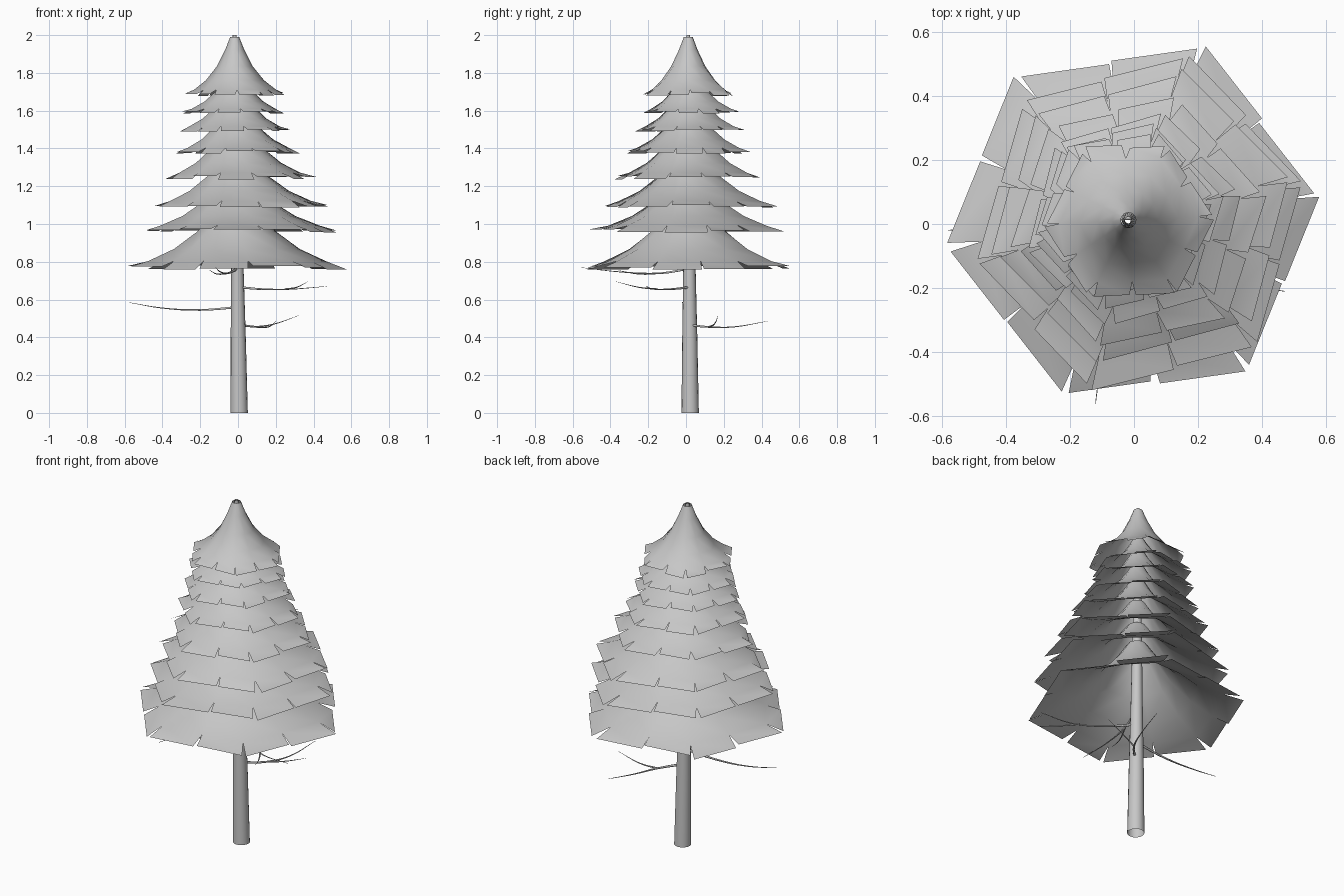
import bpy, bmesh, math, random
from mathutils import Vector

random.seed(4)
if "Cube" in bpy.data.objects:
    bpy.data.objects.remove(bpy.data.objects["Cube"])

grey = bpy.data.materials.new("plain grey")
grey.use_nodes = True
shade = (0.57, 0.57, 0.57, 1)
grey.diffuse_color = shade
grey.node_tree.nodes["Principled BSDF"].inputs["Base Color"].default_value = shade

TRUNK_BASE = Vector((0.006, 0.022, 0))
TRUNK_TIP = Vector((-0.018, 0.012, 2))


def trunk_centre(z):
    return TRUNK_BASE.lerp(TRUNK_TIP, z / 2)


def mesh_object(name, bm, angle):
    mesh = bpy.data.meshes.new(name)
    bm.to_mesh(mesh)
    bm.free()
    mesh.materials.append(grey)
    obj = bpy.data.objects.new(name, mesh)
    bpy.context.collection.objects.link(obj)
    bpy.ops.object.select_all(action='DESELECT')
    obj.select_set(True)
    bpy.context.view_layer.objects.active = obj
    bpy.ops.object.shade_smooth_by_angle(angle=math.radians(angle))
    return obj


# Trunk: an open, tapering tube
def build_trunk():
    bm = bmesh.new()
    sides = 16
    rings = []
    for z, r in ((0, 0.046), (0.4, 0.04), (0.8, 0.032), (1.4, 0.022), (2, 0.01)):
        c = trunk_centre(z)
        rings.append([bm.verts.new((c.x + r * math.cos(math.tau * i / sides),
                                    c.y + r * math.sin(math.tau * i / sides), z))
                      for i in range(sides)])
    for low, high in zip(rings, rings[1:]):
        for i in range(sides):
            j = (i + 1) % sides
            bm.faces.new((low[i], low[j], high[j], high[i]))
    mesh_object("trunk", bm, 40)


# Skirt: a flared cone, round at the neck and six-sided at the rim,
# whose rim is slit at every corner and at the middle of every side
PROFILE = ((0.09, 1), (0.19, 0.78), (0.36, 0.49), (0.58, 0.25), (0.82, 0.085))
PANELS = 12


def build_skirt(name, radius, rim_z, height, turn, shift_x, shift_y):
    bm = bmesh.new()
    neck = trunk_centre(rim_z + height)

    def place(angle, frac, rise, push=1.0):
        # six-sided outline fades into a circle towards the neck
        side = (angle + math.pi / 6) % (math.pi / 3) - math.pi / 6
        hexagon = math.cos(math.pi / 6) / math.cos(math.pi / 6 - abs(side))
        r = radius * frac * push * (1 + (hexagon - 1) * frac)
        a = angle + math.radians(turn)
        x = neck.x + (shift_x - neck.x) * frac + r * math.cos(a)
        y = neck.y + (shift_y - neck.y) * frac + r * math.sin(a)
        return bm.verts.new((x, y, rim_z + rise * height))

    step = math.tau / PANELS
    rings = [[place(i * step, f, h) for i in range(PANELS)] for f, h in PROFILE]
    for high, low in zip(rings, rings[1:]):
        for i in range(PANELS):
            j = (i + 1) % PANELS
            bm.faces.new((high[i], low[i], low[j], high[j]))
    # separate flaps below the slits
    last = rings[-1]
    for i in range(PANELS):
        gap = [random.uniform(0.002, 0.018) / radius for _ in range(2)]
        push = random.uniform(0.97, 1.03)
        drop = random.uniform(-0.03, 0.03)
        a = place(i * step + gap[0], 1, drop, push)
        b = place((i + 1) * step - gap[1], 1, drop, push)
        bm.faces.new((last[i], a, b, last[(i + 1) % PANELS]))
    mesh_object(name, bm, 50)


# Branch: a thin tapering curve; forks start on the main stem
def build_branch(name, points, thick):
    curve = bpy.data.curves.new(name, 'CURVE')
    curve.dimensions = '3D'
    curve.bevel_depth = thick
    curve.bevel_resolution = 1
    curve.resolution_u = 4
    curve.use_fill_caps = True
    spline = curve.splines.new('BEZIER')
    spline.bezier_points.add(len(points) - 1)
    for i, (p, co) in enumerate(zip(spline.bezier_points, points)):
        p.co = co
        p.handle_left_type = p.handle_right_type = 'AUTO'
        p.radius = 1 - 0.85 * i / (len(points) - 1)
    curve.materials.append(grey)
    bpy.context.collection.objects.link(bpy.data.objects.new(name, curve))


build_trunk()

# radius, rim height, height, turn, rim centre x, rim centre y
for n, tier in enumerate((
        (0.58, 0.77, 0.39, 8, -0.005, 0.01),
        (0.53, 0.965, 0.31, 14, 0.015, 0.005),
        (0.47, 1.095, 0.32, 15, 0.02, 0.02),
        (0.40, 1.245, 0.31, 12, 0.015, 0.01),
        (0.34, 1.38, 0.27, 16, 0.005, 0.01),
        (0.30, 1.495, 0.25, 13, -0.02, 0.02),
        (0.275, 1.59, 0.23, 10, -0.025, 0.03),
        (0.265, 1.685, 0.305, 3, -0.015, 0.012))):
    build_skirt(f"foliage_tier_{n + 1}", *tier)

build_branch("right_branch", ((0, 0.02, 0.56), (-0.2, 0.01, 0.545),
                              (-0.4, 0, 0.555), (-0.58, -0.02, 0.585)), 0.007)
build_branch("low_branch", ((0.01, 0.02, 0.465), (0.1, 0.12, 0.455),
                            (0.16, 0.25, 0.455), (0.2, 0.43, 0.485)), 0.007)
build_branch("low_branch_fork", ((0.1, 0.12, 0.455), (0.19, 0.15, 0.47),
                                 (0.32, 0.17, 0.515)), 0.005)
build_branch("left_branch", ((0.01, 0.02, 0.665), (0.13, -0.08, 0.655),
                             (0.28, -0.17, 0.655), (0.47, -0.21, 0.67)), 0.007)
build_branch("left_branch_fork", ((0.25, -0.15, 0.655), (0.31, -0.25, 0.665),
                                  (0.37, -0.37, 0.695)), 0.005)
build_branch("front_branch", ((0, 0.02, 0.765), (-0.05, -0.13, 0.74),
                              (-0.09, -0.33, 0.745), (-0.12, -0.56, 0.77)), 0.007)
build_branch("front_branch_fork", ((-0.05, -0.13, 0.74), (-0.11, -0.25, 0.735),
                                   (-0.15, -0.36, 0.755)), 0.005)
